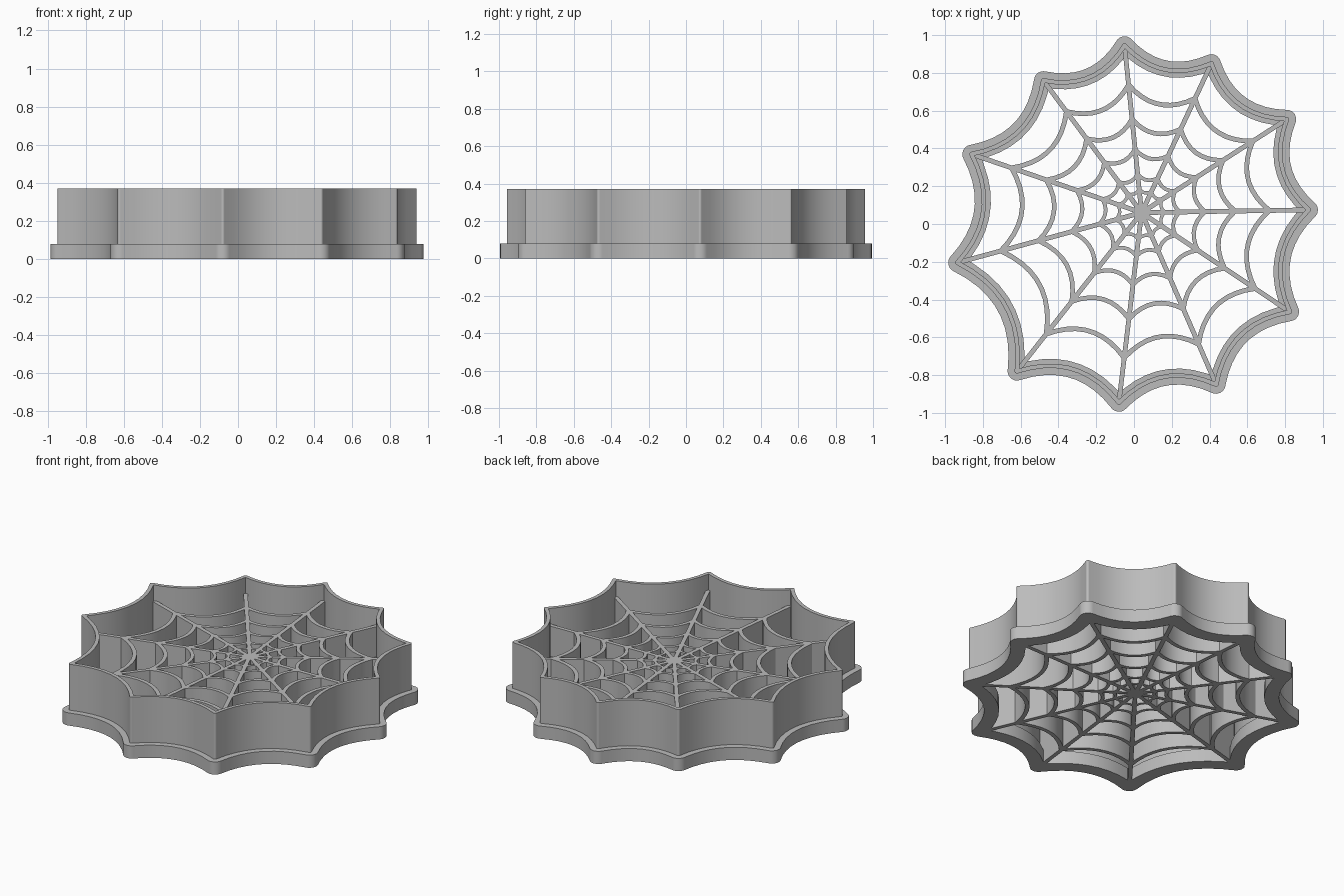
import bpy, bmesh, math
from mathutils import Vector

if "Cube" in bpy.data.objects:
    bpy.data.objects.remove(bpy.data.objects["Cube"], do_unlink=True)

# One plain grey for everything
grey = bpy.data.materials.new("plain_grey")
grey.use_nodes = True
colour = (0.5, 0.5, 0.5, 1)
grey.diffuse_color = colour
grey.node_tree.nodes["Principled BSDF"].inputs["Base Color"].default_value = colour

HUB = Vector((0.04, 0.06))
TIPS = [Vector(p) for p in (
    (0.925, 0.075), (0.81, 0.555), (0.41, 0.85), (-0.05, 0.945),
    (-0.48, 0.76), (-0.86, 0.37), (-0.935, -0.205), (-0.62, -0.78),
    (-0.08, -0.945), (0.435, -0.85), (0.825, -0.465))]
RIM_TOP, FLANGE_TOP, WEB_TOP = 0.37, 0.08, 0.27


def finish(bm, name):
    bmesh.ops.remove_doubles(bm, verts=bm.verts, dist=1e-5)
    bmesh.ops.recalc_face_normals(bm, faces=bm.faces)
    mesh = bpy.data.meshes.new(name)
    bm.to_mesh(mesh)
    bm.free()
    mesh.materials.append(grey)
    obj = bpy.data.objects.new(name, mesh)
    bpy.context.collection.objects.link(obj)
    bpy.ops.object.select_all(action='DESELECT')
    obj.select_set(True)
    bpy.context.view_layer.objects.active = obj
    bpy.ops.object.shade_smooth_by_angle(angle=math.radians(30))
    return obj


def prism(bm, points, top):
    """Solid upright prism standing on the ground."""
    low = [bm.verts.new((p.x, p.y, 0)) for p in points]
    high = [bm.verts.new((p.x, p.y, top)) for p in points]
    bm.faces.new(low[::-1])
    bm.faces.new(high)
    for i in range(len(points)):
        j = (i + 1) % len(points)
        bm.faces.new((low[i], low[j], high[j], high[i]))


def scallop_edges(nodes, sag, steps, outer, inner):
    """Offset a chain of inward arcs, rounding the outer side of each tip."""
    def arc(i, t):
        a, b = nodes[i], nodes[(i + 1) % len(nodes)]
        d = b - a
        side = Vector((-d.y, d.x)) * sag
        point = a + d * t + side * (4 * t * (1 - t))
        tangent = (d + side * (4 - 8 * t)).normalized()
        return point, Vector((tangent.y, -tangent.x))

    out_pts, in_pts = [], []
    for i in range(len(nodes)):
        before = arc(i - 1 if i else len(nodes) - 1, 1)[1]
        tip, after = arc(i, 0)
        miter = (before + after) / (1 + before.dot(after))
        for k in range(7):
            n = before.lerp(after, k / 6).normalized()
            out_pts.append(tip + n * outer)
            in_pts.append(tip - miter * inner)
        for k in range(1, steps):
            p, n = arc(i, k / steps)
            out_pts.append(p + n * outer)
            in_pts.append(p - n * inner)
    return out_pts, in_pts


def scallop_band(name, nodes, sag, steps, outer, inner, top):
    bm = bmesh.new()
    rims = []
    for pts in scallop_edges(nodes, sag, steps, outer, inner):
        rims.append([bm.verts.new((p.x, p.y, 0)) for p in pts])
        rims.append([bm.verts.new((p.x, p.y, top)) for p in pts])
    out_low, out_high, in_low, in_high = rims
    loops = (out_low, out_high, in_high, in_low)
    count = len(out_low)
    for a, b in zip(loops, loops[1:] + loops[:1]):
        for i in range(count):
            j = (i + 1) % count
            bm.faces.new((a[i], a[j], b[j], b[i]))
    return finish(bm, name)


# Tall thin wall and the wide foot around it
scallop_band("outer_wall", TIPS, 0.175, 9, 0.012, 0.011, RIM_TOP)
scallop_band("base_flange", TIPS, 0.175, 9, 0.049, 0.036, FLANGE_TOP)

# Sagging rings of the web: fraction along spokes, arc steps, half width
RINGS = ((0.765, 9, 0.0125), (0.56, 8, 0.012), (0.38, 7, 0.011),
         (0.23, 5, 0.010), (0.14, 4, 0.009))
for number, (share, steps, half) in enumerate(RINGS, 1):
    nodes = [HUB.lerp(tip, share) for tip in TIPS]
    scallop_band(f"web_ring_{number}", nodes, 0.19, steps, half, half, WEB_TOP)

# Straight spokes from the hub to each tip
bm = bmesh.new()
for tip in TIPS:
    along = (tip - HUB).normalized()
    side = Vector((-along.y, along.x)) * 0.0125
    start = HUB + along * 0.02
    prism(bm, (start - side, tip - side, tip + side, start + side), WEB_TOP)
finish(bm, "web_spokes")

# Small round hub
bm = bmesh.new()
prism(bm, [HUB + Vector((math.cos(a), math.sin(a))) * 0.045
           for a in (math.tau * k / 22 for k in range(22))], WEB_TOP)
finish(bm, "web_hub")
